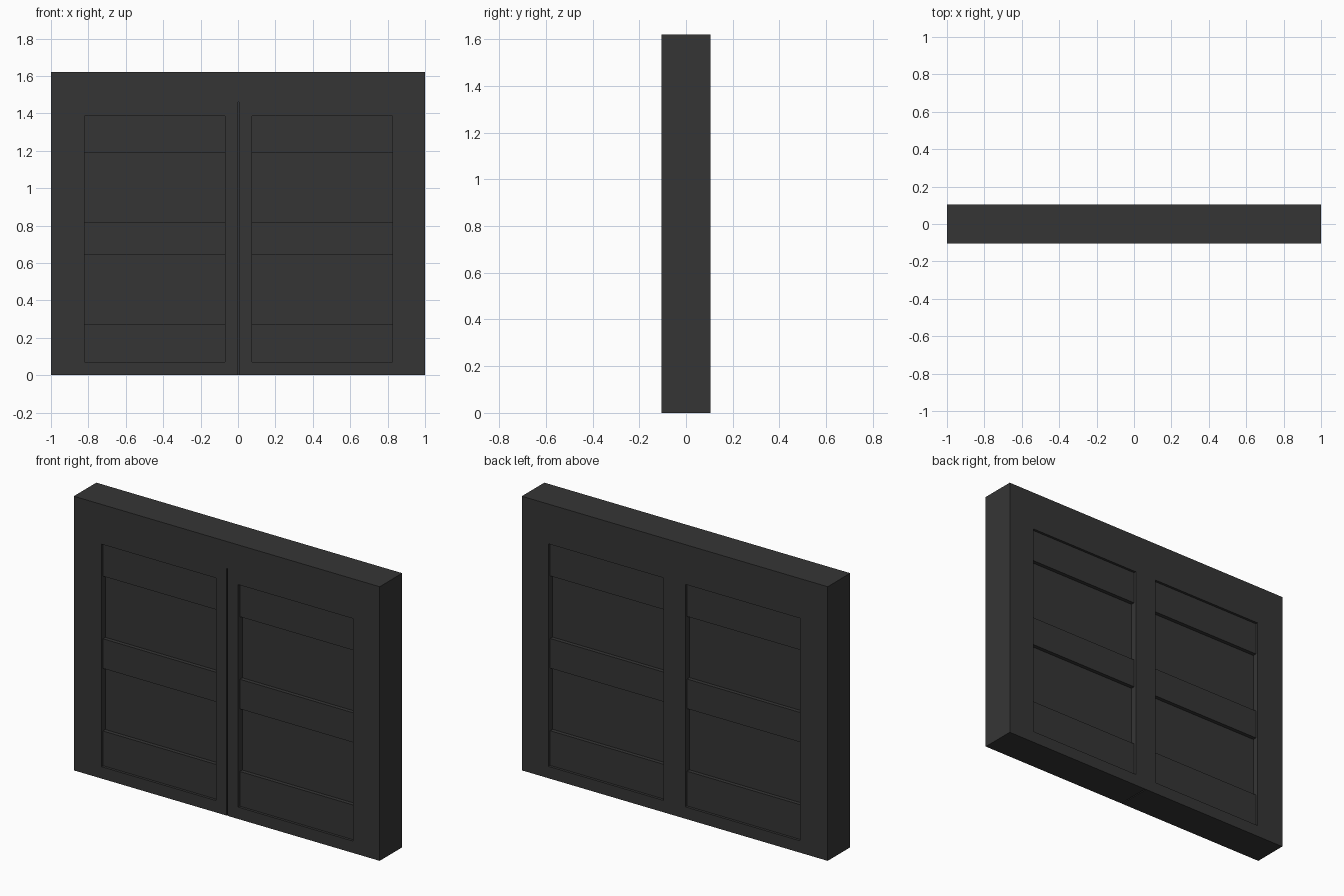
import bpy

cube = bpy.data.objects.get("Cube")
if cube:
    bpy.data.objects.remove(cube, do_unlink=True)

WIDTH, DEPTH, HEIGHT = 2.0, 0.21, 1.62
HALF = DEPTH / 2
RAIL_SET, PANEL_SET = 0.015, 0.038    # how far rails and panels sit behind the face
DOORS = {"right": (-0.82, -0.07), "left": (0.075, 0.825)}
RAILS = {"bottom": (0.07, 0.275), "middle": (0.645, 0.82), "top": (1.19, 1.385)}

paint = bpy.data.materials.new("charcoal")
paint.use_nodes = True
colour = (0.036, 0.036, 0.036, 1)
paint.diffuse_color = colour
paint.node_tree.nodes["Principled BSDF"].inputs["Base Color"].default_value = colour


def box(name, xs, ys, zs):
    """Box spanning the given (low, high) ranges."""
    ranges = (xs, ys, zs)
    bpy.ops.mesh.primitive_cube_add(size=1, location=[sum(r) / 2 for r in ranges])
    obj = bpy.context.object
    obj.name = name
    obj.scale = [abs(r[1] - r[0]) for r in ranges]
    bpy.ops.object.transform_apply(location=True, rotation=False, scale=True)
    obj.data.materials.append(paint)
    return obj


def cut(body, cutter):
    """Subtract the cutter from the body and discard it."""
    mod = body.modifiers.new("cut", "BOOLEAN")
    mod.operation = "DIFFERENCE"
    mod.solver = "EXACT"
    mod.object = cutter
    bpy.context.view_layer.objects.active = body
    bpy.ops.object.modifier_apply(modifier=mod.name)
    bpy.data.objects.remove(cutter, do_unlink=True)


# Solid slab with the narrow gap between the two doors, open at the front
frame = box("door_frame", (-WIDTH / 2, WIDTH / 2), (-HALF, HALF), (0, HEIGHT))
cut(frame, box("gap_cutter", (-0.001, 0.005), (-HALF - 0.1, HALF - 0.01), (-0.1, 1.46)))

# Recessed panels on both faces, with rails standing a little proud of them
for face, side in (("front", -1), ("back", 1)):
    floor = side * (HALF - PANEL_SET)
    for door, xs in DOORS.items():
        zs = (RAILS["bottom"][0], RAILS["top"][1])
        outside = side * (HALF + 0.1)
        cut(frame, box("recess_cutter", xs, sorted((floor, outside)), zs))
        for level, rail_zs in RAILS.items():
            ys = sorted((floor, side * (HALF - RAIL_SET)))
            box(f"{face}_{door}_{level}_rail", xs, ys, rail_zs)
